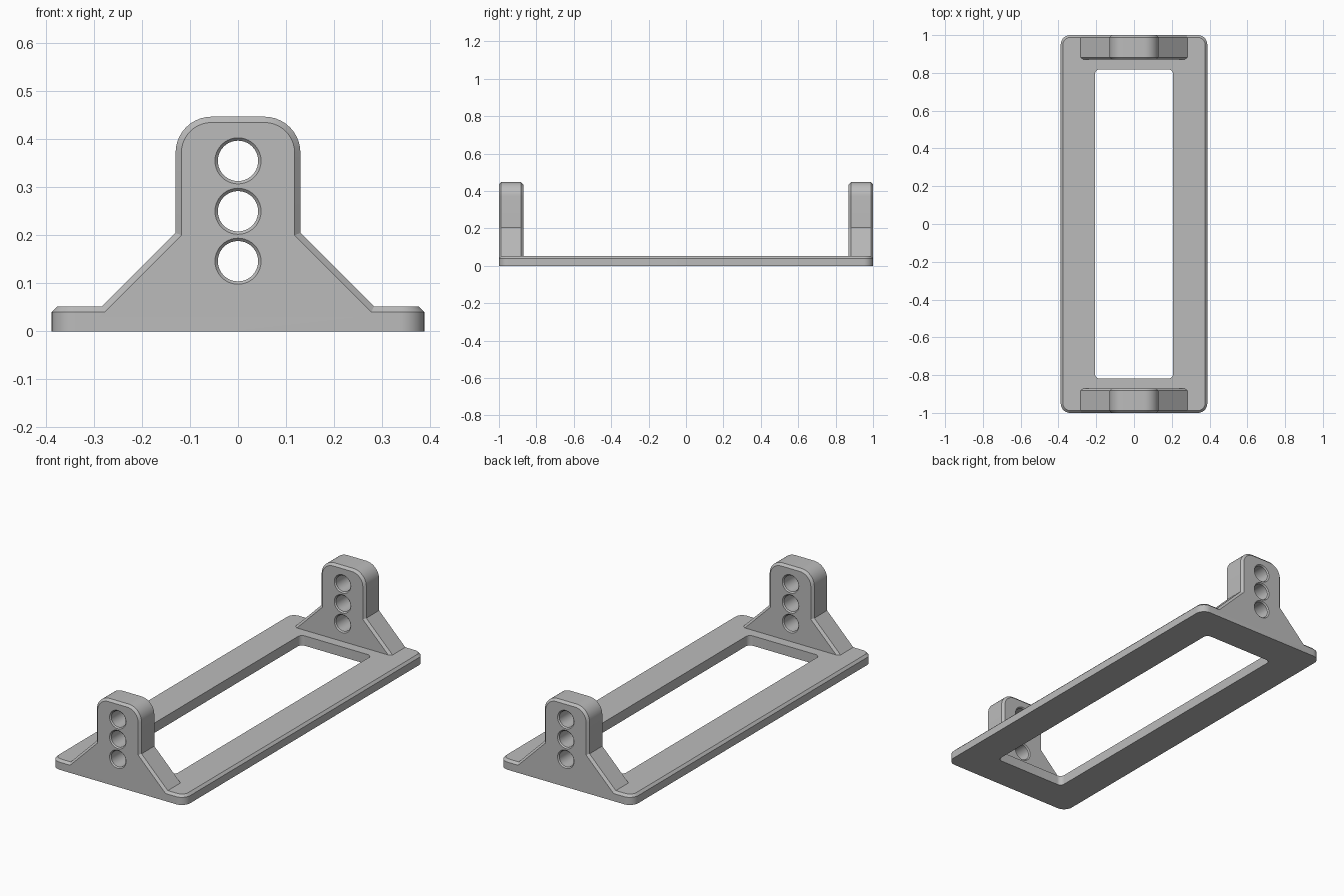
import bpy, bmesh, math
from mathutils import Vector, Matrix

if "Cube" in bpy.data.objects:
    bpy.data.objects.remove(bpy.data.objects["Cube"], do_unlink=True)

CHAMFER = 0.012
BASE_TOP = 0.052

grey = bpy.data.materials.new("mid grey")
grey.use_nodes = True
colour = (0.5, 0.5, 0.5, 1)
grey.diffuse_color = colour
grey.node_tree.nodes["Principled BSDF"].inputs["Base Color"].default_value = colour


def fillet(corners, segments=10):
    """Counter-clockwise outline from (x, y, radius) corners."""
    out = []
    for i, (x, y, r) in enumerate(corners):
        p = Vector((x, y))
        if r == 0:
            out.append(p)
            continue
        a = (Vector(corners[i - 1][:2]) - p).normalized()
        b = (Vector(corners[(i + 1) % len(corners)][:2]) - p).normalized()
        # all filleted corners are right angles
        centre = p + (a + b) * r
        for k in range(segments + 1):
            t = k / segments * math.pi / 2
            out.append(centre - b * r * math.cos(t) - a * r * math.sin(t))
    return out


def inset(outline, d):
    """Mitred inward offset of a counter-clockwise outline."""
    out = []
    for i, p in enumerate(outline):
        e1 = (p - outline[i - 1]).normalized()
        e2 = (outline[(i + 1) % len(outline)] - p).normalized()
        n1, n2 = Vector((-e1.y, e1.x)), Vector((-e2.y, e2.x))
        out.append(p + (n1 + n2) * d / (1 + n1.dot(n2)))
    return out


def loft(name, layers, matrix=Matrix()):
    """Closed solid through (height, outline) layers."""
    bm = bmesh.new()
    rings = [[bm.verts.new(matrix @ Vector((p.x, p.y, h))) for p in o] for h, o in layers]
    bm.faces.new(rings[0][::-1])
    bm.faces.new(rings[-1])
    for lo, hi in zip(rings, rings[1:]):
        for i in range(len(lo)):
            j = (i + 1) % len(lo)
            bm.faces.new((lo[i], lo[j], hi[j], hi[i]))
    bmesh.ops.recalc_face_normals(bm, faces=bm.faces)
    mesh = bpy.data.meshes.new(name)
    bm.to_mesh(mesh)
    bm.free()
    mesh.materials.append(grey)
    obj = bpy.data.objects.new(name, mesh)
    bpy.context.collection.objects.link(obj)
    return obj


def combine(target, tool, operation):
    bpy.context.view_layer.objects.active = target
    mod = target.modifiers.new(operation.title(), 'BOOLEAN')
    mod.operation, mod.solver, mod.object = operation, 'EXACT', tool
    bpy.ops.object.modifier_apply(modifier=mod.name)
    bpy.data.objects.remove(tool, do_unlink=True)


def rectangle(x, y, r):
    return fillet([(-x, -y, r), (x, -y, r), (x, y, r), (-x, y, r)])


# Base frame with chamfered top edge and open window
plate = rectangle(0.388, 1.0, 0.05)
frame = loft("mounting_frame", [(0, plate), (BASE_TOP - CHAMFER, plate),
                                (BASE_TOP, inset(plate, CHAMFER))])
window = rectangle(0.207, 0.818, 0.025)
combine(frame, loft("window_cutter", [(-0.1, window), (0.2, window)]), 'DIFFERENCE')

# End brackets: flared foot, rounded neck, chamfered on both faces
half = [(0.315, 0.02, 0), (0.13, 0.205, 0), (0.13, 0.447, 0.075)]
bracket = fillet(half + [(-x, z, r) for x, z, r in reversed(half)])
small = inset(bracket, CHAMFER)
THICK = 0.13
HOLE, RIM = 0.042, 0.006
circle = [Vector((math.cos(t * math.tau / 40), math.sin(t * math.tau / 40))) for t in range(40)]

for side in (-1, 1):
    # local x, y, height become world x, z and -y
    place = Matrix.Translation((0, side * (1 - THICK / 2) + THICK / 2, 0)) @ Matrix.Rotation(math.pi / 2, 4, 'X')
    upright = loft("bracket", [(0, small), (CHAMFER, bracket),
                               (THICK - CHAMFER, bracket), (THICK, small)], place)
    # Three bolt holes with countersunk rims
    for z in (0.146, 0.25, 0.355):
        rings = [(-RIM, HOLE + 2 * RIM), (RIM, HOLE), (THICK - RIM, HOLE), (THICK + RIM, HOLE + 2 * RIM)]
        layers = [(h, [c * r + Vector((0, z)) for c in circle]) for h, r in rings]
        combine(upright, loft("hole_cutter", layers, place), 'DIFFERENCE')
    combine(frame, upright, 'UNION')

bpy.ops.object.select_all(action='DESELECT')
frame.select_set(True)
bpy.context.view_layer.objects.active = frame
bpy.ops.object.shade_smooth_by_angle(angle=math.radians(30))
